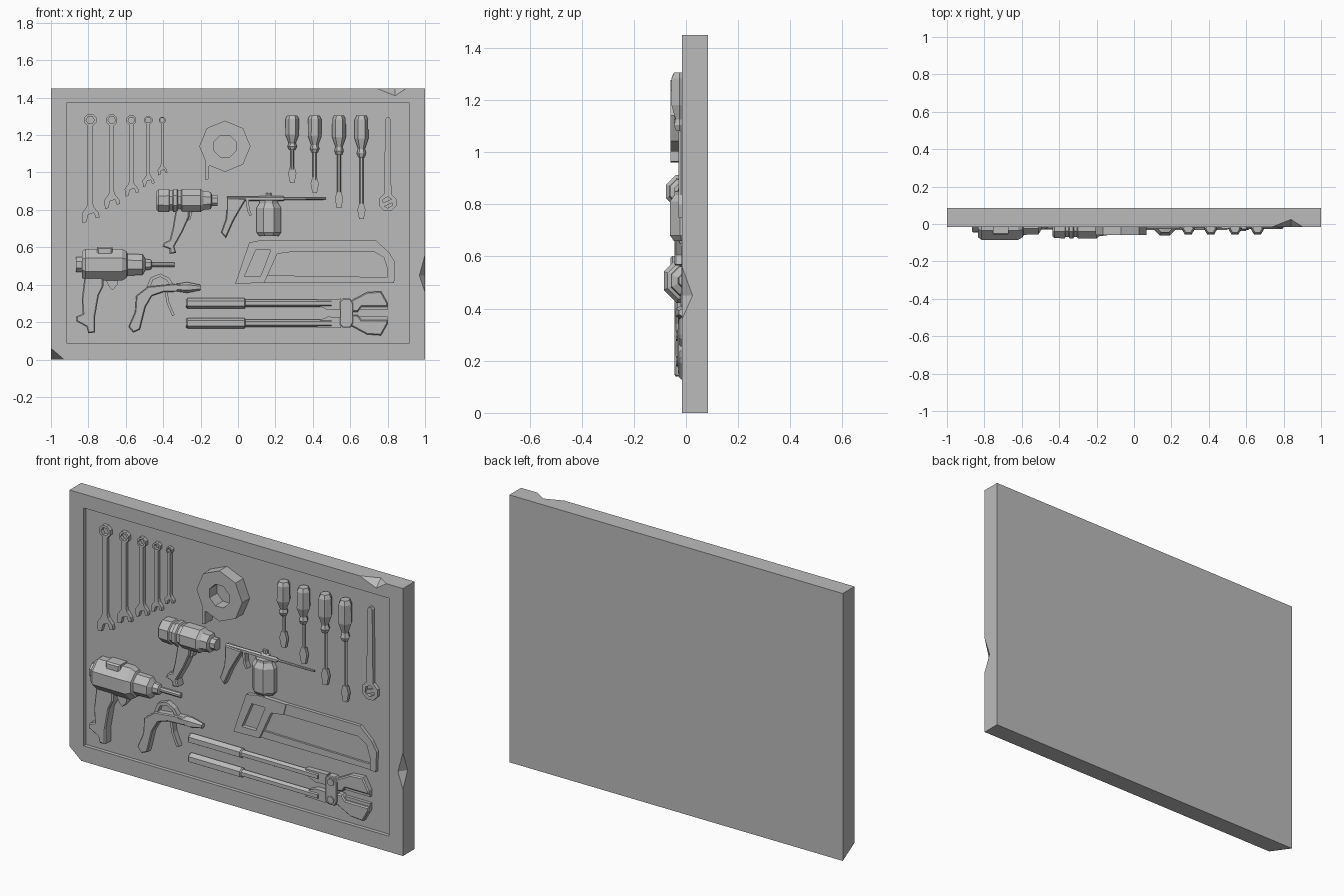
import bpy, bmesh, math
from mathutils import Vector

if "Cube" in bpy.data.objects:
    bpy.data.objects.remove(bpy.data.objects["Cube"], do_unlink=True)

COLOUR = (0.5, 0.5, 0.5, 1)
grey = bpy.data.materials.new("plain_grey")
grey.use_nodes = True
grey.diffuse_color = COLOUR
grey.node_tree.nodes["Principled BSDF"].inputs["Base Color"].default_value = COLOUR

FRAME, FLOOR, BACK = -.015, .005, .085
ROOT = .012  # how deep the tools sink into the panel


def finish(name, bm):
    bmesh.ops.recalc_face_normals(bm, faces=bm.faces)
    mesh = bpy.data.meshes.new(name)
    bm.to_mesh(mesh)
    bm.free()
    mesh.materials.append(grey)
    obj = bpy.data.objects.new(name, mesh)
    bpy.context.scene.collection.objects.link(obj)
    return obj


def prism(name, outline, front=FRAME, back=ROOT, hole=None, bevel=0):
    """Outline in x and z, extruded forward, with an optional hole or front bevel."""
    bm = bmesh.new()
    loops = [[bm.verts.new((x, back, z)) for x, z in pts] for pts in (outline, hole) if pts]
    if hole:
        edges = [bm.edges.new((a, b)) for l in loops for a, b in zip(l, l[1:] + l[:1])]
        bmesh.ops.triangle_fill(bm, edges=edges, use_beauty=True, normal=(0, -1, 0))
    else:
        bm.faces.new(loops[0])
    new = bmesh.ops.extrude_face_region(bm, geom=bm.faces[:], use_keep_orig=True)["geom"]
    verts = [v for v in new if isinstance(v, bmesh.types.BMVert)]
    bmesh.ops.translate(bm, verts=verts, vec=(0, front - back, 0))
    if bevel:
        edges = [e for e in new if isinstance(e, bmesh.types.BMEdge)]
        bmesh.ops.recalc_face_normals(bm, faces=bm.faces)
        bmesh.ops.bevel(bm, geom=edges, offset=bevel, segments=1, affect='EDGES', clamp_overlap=True)
    return finish(name, bm)


def lathe(name, axis, centre, y, profile, sides=8):
    """Faceted body along x or z, one flat facing front, trimmed behind the panel."""
    bm = bmesh.new()
    rings = []
    for along, flat in profile:
        r = flat / math.cos(math.pi / sides)
        ring = []
        for k in range(sides):
            a = 2 * math.pi * (k + .5) / sides - math.pi / 2
            across, depth = centre + r * math.cos(a), y + r * math.sin(a)
            ring.append(bm.verts.new((along, depth, across) if axis == "x" else (across, depth, along)))
        rings.append(ring)
    for a, b in zip(rings, rings[1:]):
        for k in range(sides):
            n = (k + 1) % sides
            bm.faces.new((a[k], a[n], b[n], b[k]))
    bm.faces.new(rings[0])
    bm.faces.new(rings[-1])
    bmesh.ops.bisect_plane(bm, geom=bm.verts[:] + bm.edges[:] + bm.faces[:],
                           plane_co=(0, ROOT, 0), plane_no=(0, 1, 0), clear_outer=True)
    return finish(name, bm)


def strip(name, path, width, front):
    """Bent bar of constant width along a path."""
    pts = [Vector(p) for p in path]
    left, right = [], []
    for i, p in enumerate(pts):
        d = (pts[min(i + 1, len(pts) - 1)] - pts[max(i - 1, 0)]).normalized()
        side = Vector((-d.y, d.x)) * width / 2
        left.append(p + side)
        right.append(p - side)
    return prism(name, left + right[::-1], front)


def rect(x0, x1, z0, z1):
    return [(x0, z0), (x1, z0), (x1, z1), (x0, z1)]


def ngon(x, z, r, sides, turn=0.0):
    angles = [turn + 2 * math.pi * k / sides for k in range(sides)]
    return [(x + r * math.cos(a), z + r * math.sin(a)) for a in angles]


def hull(name, points):
    bm = bmesh.new()
    for p in points:
        bm.verts.new(p)
    bmesh.ops.convex_hull(bm, input=bm.verts[:])
    return finish(name, bm)


# Backing board: sunk panel, chipped top edge, side edge and lower corner
board = prism("board", rect(-1, 1, 0, 1.45), FRAME, BACK)
cutters = [
    prism("panel_cutter", rect(-.915, .915, .085, 1.375), -.1, FLOOR),
    hull("top_chip", [(.74, FRAME, 1.45), (.9, FRAME, 1.45), (.84, FRAME, 1.41), (.84, .025, 1.45), (.84, -.05, 1.49)]),
    hull("side_chip", [(1, FRAME, .36), (1, FRAME, .56), (.97, FRAME, .45), (1, .025, .45), (1.04, -.05, .45)]),
    hull("corner_chip", [(-1, FRAME, .06), (-.93, FRAME, 0), (-1, BACK, 0), (-1.04, -.08, -.04)]),
]
for cutter in cutters:
    mod = board.modifiers.new(cutter.name, 'BOOLEAN')
    mod.operation, mod.solver, mod.object = 'DIFFERENCE', 'EXACT', cutter
bpy.context.view_layer.update()
board.data = bpy.data.meshes.new_from_object(board.evaluated_get(bpy.context.evaluated_depsgraph_get()))
board.modifiers.clear()
for cutter in cutters:
    bpy.data.objects.remove(cutter, do_unlink=True)

# Row of wrenches: ring end at the top, tilted open jaw below
JAW = [(.02, .03), (.045, 0), (.05, -.025), (.03, -.03), (.02, 0), (-.01, -.01),
       (-.02, -.05), (-.04, -.055), (-.045, -.005), (-.02, .03)]
for x, z, s in [(-.79, .785, 1), (-.675, .855, .9), (-.57, .915, .8), (-.48, .96, .68), (-.405, 1.015, .55)]:
    w = .014 * s
    shaft = [(x - w, z + .05 * s), (x - w, 1.28 - .03 * s), (x + w, 1.28 - .03 * s), (x + w, z + .05 * s)]
    prism("wrench", shaft + [(x + a * s, z + b * s) for a, b in JAW])
    prism("wrench_ring", ngon(x, 1.28, .035 * s, 8, math.pi / 8), hole=ngon(x, 1.28, .022 * s, 6))

# Single ring spanner on the far side
prism("spanner_shaft", [(.788, 1.285), (.795, 1.295), (.808, 1.295), (.815, 1.285), (.82, .88), (.78, .88)])
prism("spanner_head", ngon(.8, .84, .05, 8, math.pi / 8), hole=ngon(.8, .84, .03, 6, .5))
strip("spanner_jaw", [(.77, .825), (.83, .85)], .02, -.01)

# Tape roll with a loose end
prism("tape_roll", ngon(-.07, 1.14, .137, 8), -.06, hole=ngon(-.07, 1.14, .063, 8, math.pi / 8))
prism("tape_end", [(-.175, 1.06), (-.175, .96), (-.157, .965), (-.155, 1.035), (-.12, 1.04)], -.06)

# Screwdrivers
GRIP = [(0, .022), (.1, .031), (.55, .032), (.8, .016), (.9, .022), (1, .014)]
for i, (x, tip) in enumerate([(.29, .945), (.41, .89), (.54, .81), (.66, .75)]):
    length = .185 + .013 * i
    lathe("screwdriver_handle", "z", x, -.024, [(1.305 - t * length, r) for t, r in GRIP], 6)
    lathe("screwdriver_shaft", "z", x, -.02, [(1.13 - .01 * i, .009), (tip + .07, .009)], 6)
    blade = [(-.012, 0), (-.022, .05), (-.012, .085), (.012, .085), (.022, .05), (.012, 0)]
    prism("screwdriver_tip", [(x + a, tip + b) for a, b in blade], -.028, -.01)

# Compact impact driver
lathe("impact_body", "x", .85, -.015, [
    (-.435, .05), (-.425, .06), (-.37, .062), (-.365, .054), (-.35, .054), (-.345, .062), (-.325, .062),
    (-.32, .054), (-.305, .054), (-.3, .062), (-.2, .062), (-.185, .05), (-.145, .046),
    (-.14, .03), (-.11, .03)])
prism("impact_grip", [
    (-.33, .82), (-.26, .82), (-.26, .765), (-.295, .685), (-.34, .605), (-.33, .57), (-.365, .565),
    (-.365, .59), (-.405, .605), (-.395, .625), (-.365, .64), (-.35, .7)], -.045, bevel=.006)
prism("impact_trigger", [(-.27, .8), (-.24, .8), (-.255, .75), (-.275, .74)], -.03)

# Large drill
lathe("drill_body", "x", .507, 0, [
    (-.865, .04), (-.835, .04), (-.835, .07), (-.815, .085), (-.62, .085), (-.595, .07), (-.59, .058),
    (-.51, .055), (-.495, .03), (-.465, .026), (-.46, .012), (-.34, .012)])
prism("drill_top_plate", rect(-.755, -.67, .55, .602), -.06, bevel=.008)
prism("drill_grip", [
    (-.82, .45), (-.72, .45), (-.72, .39), (-.745, .34), (-.765, .225), (-.765, .145), (-.8, .14),
    (-.81, .175), (-.865, .205), (-.865, .23), (-.83, .245), (-.835, .32)], -.045, bevel=.006)
prism("drill_trigger", [(-.72, .45), (-.64, .45), (-.645, .4), (-.67, .37), (-.69, .39)], -.035)

# Air blow gun
prism("blow_gun_grip", [
    (-.48, .39), (-.335, .405), (-.27, .405), (-.27, .365), (-.4, .36), (-.46, .34), (-.495, .28),
    (-.525, .16), (-.56, .145), (-.585, .175), (-.55, .255), (-.545, .34)], -.03, bevel=.005)
lathe("blow_gun_nozzle", "x", .385, -.015, [(-.34, .016), (-.27, .025), (-.2, .012)], 6)
strip("blow_gun_hook", [(-.48, .385), (-.46, .433), (-.415, .45), (-.375, .43), (-.345, .385)], .018, -.022)
strip("blow_gun_trigger", [(-.385, .37), (-.375, .305), (-.345, .235)], .014, -.025)

# Spray gun with round cup
prism("spray_grip", [
    (-.06, .865), (.045, .86), (.015, .81), (-.025, .74), (-.065, .65), (-.09, .68), (-.065, .75),
    (-.06, .8)], -.03, bevel=.005)
lathe("spray_barrel", "x", .86, -.015, [(-.06, .01), (.24, .012), (.25, .006), (.47, .005)], 6)
strip("spray_trigger", [(.05, .855), (.055, .8), (.068, .77)], .014, -.025)
lathe("spray_cup", "z", .165, .005, [
    (.66, .052), (.68, .066), (.81, .066), (.835, .05), (.85, .05), (.855, .026), (.87, .026),
    (.872, .014), (.89, .014)])

# Hacksaw
prism("saw_handle", [
    (-.015, .405), (.06, .625), (.13, .64), (.3, .635), (.285, .575), (.21, .565), (.14, .41)], -.018,
    hole=[(.035, .445), (.095, .585), (.175, .585), (.12, .445)])
prism("saw_frame", [
    (.25, .635), (.74, .635), (.81, .57), (.84, .52), (.835, .41), (.8, .41), (.8, .48), (.78, .545),
    (.73, .575), (.285, .575)], -.013)
prism("saw_blade", [(.13, .41), (.16, .45), (.81, .44), (.81, .41)], -.006)

# Bolt cutter: two mirrored halves around a pivot plate
MIDDLE = .247
for side in (1, -1):
    def flip(pts):
        return [(x, MIDDLE + side * dz) for x, dz in pts]
    lathe("cutter_handle", "x", MIDDLE + side * .053, -.014, [
        (-.278, .018), (-.27, .024), (.035, .024), (.04, .017), (.5, .017)], 6)
    prism("cutter_arm", flip([(.42, .075), (.55, .078), (.55, .02), (.48, .018), (.44, .035)]), -.024)
    prism("cutter_jaw", flip([(.59, .06), (.69, .113), (.765, .118), (.8, .055), (.8, .035), (.66, .035),
                              (.64, .008), (.59, .008)]), -.026, bevel=.006)
    prism("cutter_edge", flip([(.65, .018), (.8, .018), (.8, .04), (.65, .04)]), -.012)
    prism("cutter_bolt", ngon(.58, MIDDLE + side * .048, .02, 8), -.038)
prism("cutter_pivot_plate", [
    (.545, .31), (.56, .325), (.6, .325), (.615, .3), (.615, .195), (.6, .17), (.56, .17), (.545, .185)],
    -.032, bevel=.004)
